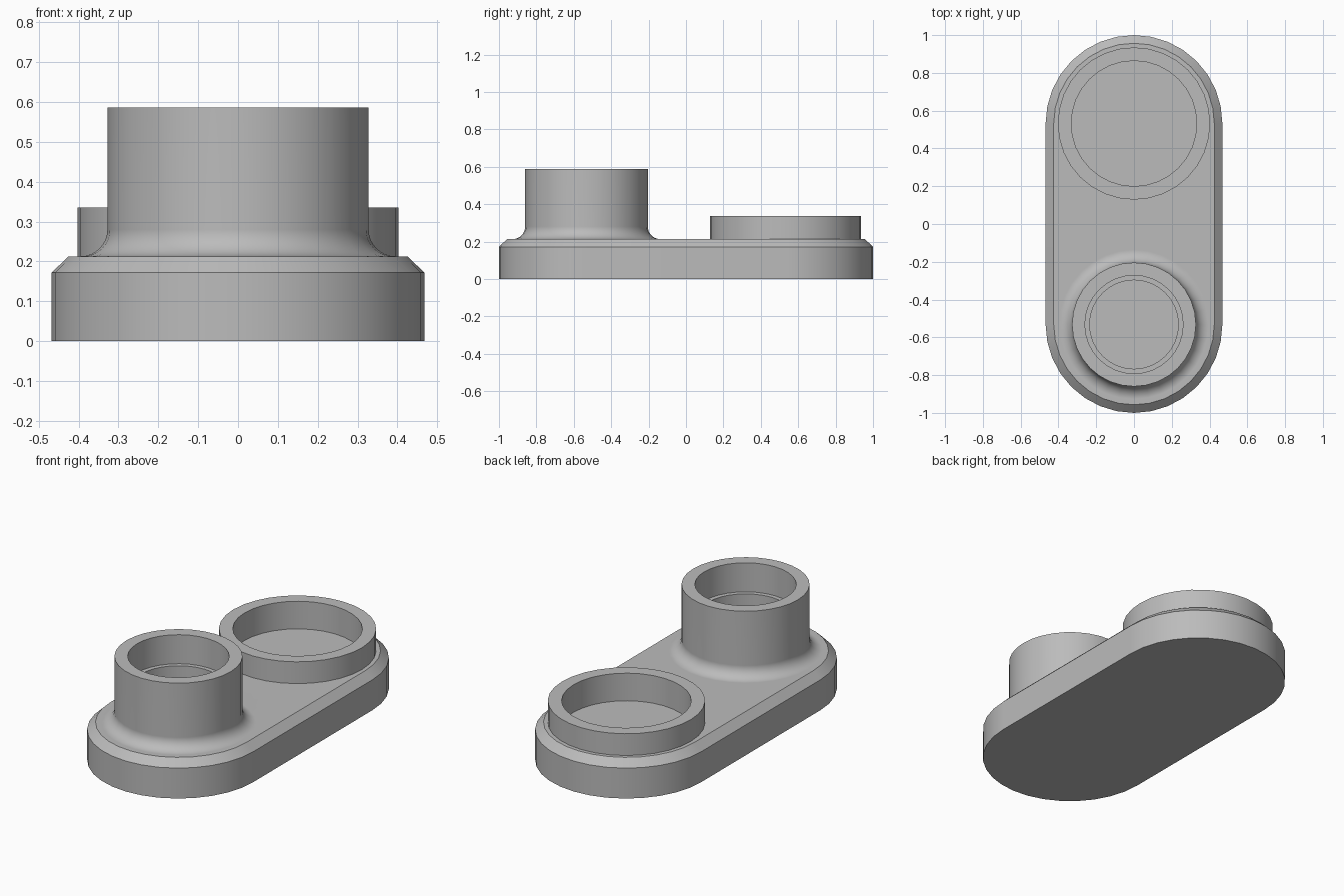
import bpy
import bmesh
from math import sin, cos, pi

SEGMENTS = 32
CENTRE = 0.532   # distance of each round end from the middle
DECK = 0.213     # top of the base plate

if "Cube" in bpy.data.objects:
    bpy.data.objects.remove(bpy.data.objects["Cube"], do_unlink=True)

grey = bpy.data.materials.new("plain grey")
grey.use_nodes = True
grey.diffuse_color = (0.5, 0.5, 0.5, 1)
grey.node_tree.nodes["Principled BSDF"].inputs["Base Color"].default_value = (0.5, 0.5, 0.5, 1)


def circle(r, y):
    return [(r * cos(2 * pi * i / SEGMENTS), y + r * sin(2 * pi * i / SEGMENTS))
            for i in range(SEGMENTS)]


def stadium(r, y):
    half = SEGMENTS // 2
    return [(r * cos(pi * i / half), y + r * sin(pi * i / half)) for i in range(half + 1)] + \
           [(r * cos(pi + pi * i / half), -y + r * sin(pi + pi * i / half)) for i in range(half + 1)]


def loft(name, outline, y, profile):
    """Closed solid through outlines given as (radius, height), bottom to top."""
    bm = bmesh.new()
    rings = [[bm.verts.new((px, py, z)) for px, py in outline(r, y)] for r, z in profile]
    n = len(rings[0])
    for low, high in zip(rings, rings[1:]):
        for i in range(n):
            j = (i + 1) % n
            bm.faces.new((low[i], low[j], high[j], high[i]))
    bm.faces.new(rings[0][::-1])
    bm.faces.new(rings[-1])
    bmesh.ops.recalc_face_normals(bm, faces=bm.faces)
    mesh = bpy.data.meshes.new(name)
    bm.to_mesh(mesh)
    bm.free()
    mesh.materials.append(grey)
    obj = bpy.data.objects.new(name, mesh)
    bpy.context.collection.objects.link(obj)
    return obj


# Base plate with a chamfered top edge
body = loft("link_plate", stadium, CENTRE, [(0.468, 0), (0.468, 0.172), (0.425, DECK)])

# Tall boss with a fillet at its foot
R, F = 0.328, 0.067
fillet = [(R + F - F * sin(a), DECK + F - F * cos(a)) for a in (pi / 2 * i / 8 for i in range(9))]
tall_boss = loft("tall_boss", circle, -CENTRE, [(R + F, 0.1)] + fillet + [(R, 0.587)])

# Low wide collar
low_collar = loft("low_collar", circle, CENTRE, [(0.403, 0.1), (0.403, 0.336)])

# Stepped bore and shallow pocket
bore_wide = loft("bore_wide", circle, -CENTRE, [(0.26, 0.423), (0.26, 0.8)])
bore_narrow = loft("bore_narrow", circle, -CENTRE, [(0.235, 0.18), (0.235, 0.7)])
pocket = loft("pocket", circle, CENTRE, [(0.332, 0.18), (0.332, 0.5)])

steps = [(tall_boss, "UNION"), (low_collar, "UNION"), (bore_wide, "DIFFERENCE"),
         (bore_narrow, "DIFFERENCE"), (pocket, "DIFFERENCE")]
bpy.ops.object.select_all(action="DESELECT")
body.select_set(True)
bpy.context.view_layer.objects.active = body
for tool, operation in steps:
    tool.hide_render = True
    mod = body.modifiers.new(tool.name, "BOOLEAN")
    mod.object, mod.operation, mod.solver = tool, operation, "EXACT"
    bpy.ops.object.modifier_apply(modifier=mod.name)
    bpy.data.objects.remove(tool, do_unlink=True)

# Smooth round walls, crisp edges, flat deck
bpy.ops.object.shade_smooth_by_angle(angle=pi / 6)
weighted = body.modifiers.new("flat_deck", "WEIGHTED_NORMAL")
weighted.keep_sharp = True
